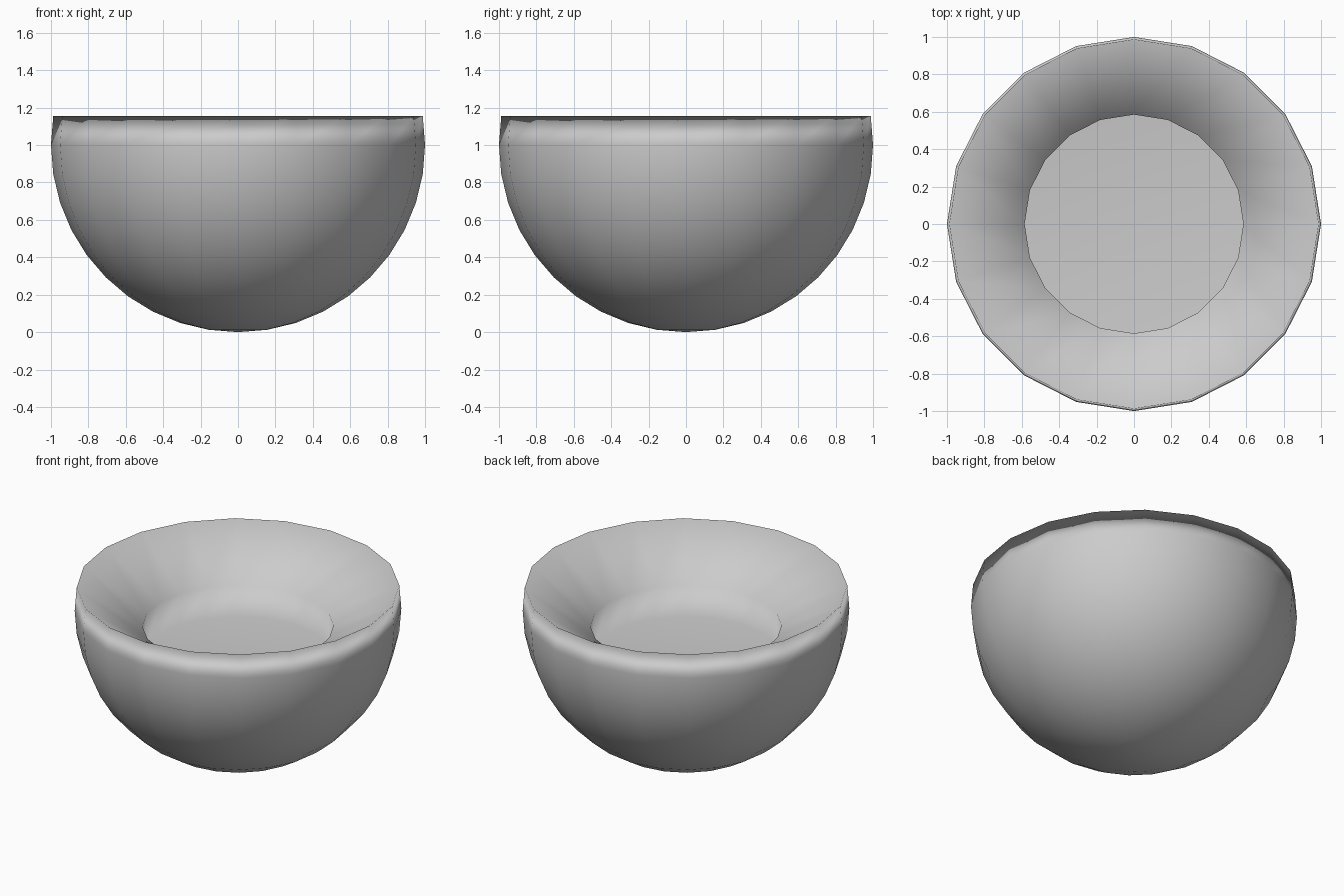
import bpy, bmesh, math

if "Cube" in bpy.data.objects:
    bpy.data.objects.remove(bpy.data.objects["Cube"])

SEG = 20

# Bowl profile: sphere rings in 9 degree steps up to the rim, then inner slope and well
outer = [(math.cos(math.radians(a)), 1 + math.sin(math.radians(a))) for a in range(-81, 10, 9)]
inner = [(0.585, 0.89), (0.585, 0.68)]
profile = outer + inner

bm = bmesh.new()
rings = [[bm.verts.new((r * math.cos(2 * math.pi * i / SEG),
                        r * math.sin(2 * math.pi * i / SEG), z)) for i in range(SEG)]
         for r, z in profile]

# Walls
for a, b in zip(rings, rings[1:]):
    for i in range(SEG):
        j = (i + 1) % SEG
        bm.faces.new((a[i], a[j], b[j], b[i]))

# Bottom pole and flat well floor
pole = bm.verts.new((0, 0, 0))
for i in range(SEG):
    bm.faces.new((pole, rings[0][(i + 1) % SEG], rings[0][i]))
bm.faces.new(rings[-1])
bmesh.ops.recalc_face_normals(bm, faces=bm.faces)
for f in bm.faces:
    f.smooth = True

mesh = bpy.data.meshes.new("bowl")
bm.to_mesh(mesh)
bm.free()
bowl = bpy.data.objects.new("bowl", mesh)
bpy.context.collection.objects.link(bowl)

# Keep the large floor evenly shaded
wn = bowl.modifiers.new("weighted_normals", 'WEIGHTED_NORMAL')
wn.mode = 'FACE_AREA'
